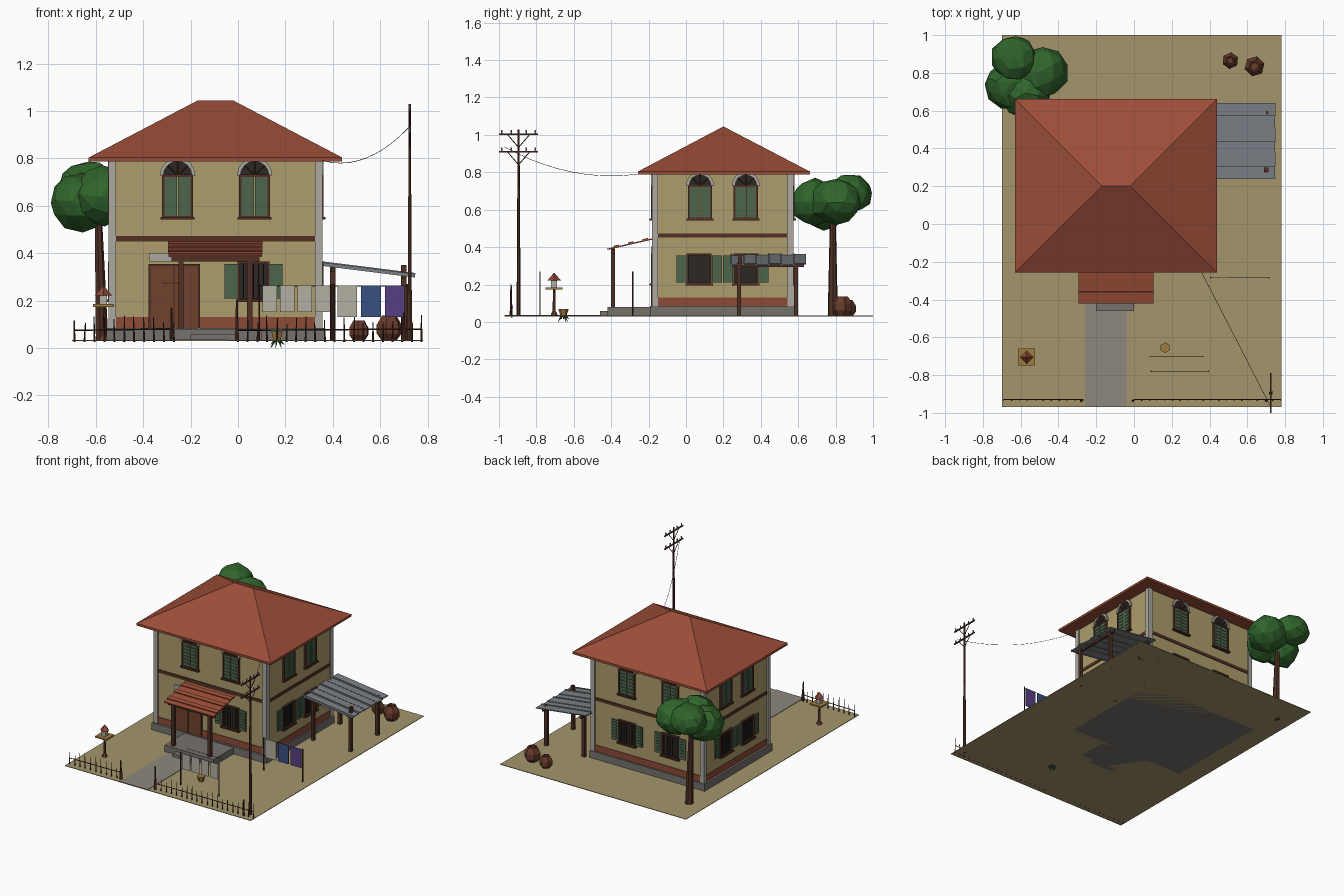
import bpy, bmesh, math, random
from mathutils import Matrix, Vector

if "Cube" in bpy.data.objects:
    bpy.data.objects.remove(bpy.data.objects["Cube"])

random.seed(4)
COL = dict(wall=(.42, .34, .15), ground=(.37, .30, .15), roof=(.33, .075, .04), skirt=(.27, .07, .04),
           trim=(.085, .03, .018), door=(.16, .055, .025), green=(.075, .13, .07), dark=(.025, .02, .018),
           stone=(.42, .40, .36), plinth=(.18, .17, .155), path=(.27, .25, .21), metal=(.2, .22, .24),
           leaf=(.03, .13, .025), wood=(.08, .03, .018), cloth=(.45, .43, .36), blue=(.04, .08, .22),
           purple=(.09, .05, .22), pot=(.14, .045, .025), tray=(.35, .2, .05))
MATS, PARTS = {}, {}
I = Matrix.Identity(4)


def part(name, col):
    return PARTS.setdefault(name, (bmesh.new(), col))[0]


def box(name, col, lo, hi, M=I):
    lo, hi = Vector(lo), Vector(hi)
    S = Matrix.Translation((lo + hi) / 2) @ Matrix.Diagonal((*(hi - lo), 1))
    bmesh.ops.create_cube(part(name, col), size=1, matrix=M @ S)


def rod(name, col, a, b, r, r2=None, n=6):
    a, b = Vector(a), Vector(b)
    d = b - a
    M = Matrix.Translation((a + b) / 2) @ d.to_track_quat('Z', 'Y').to_matrix().to_4x4()
    bmesh.ops.create_cone(part(name, col), cap_ends=True, segments=n, radius1=r,
                          radius2=r if r2 is None else r2, depth=d.length, matrix=M)


def lathe(name, col, loc, prof, n, turn=0):
    bm = part(name, col)
    rings = [[bm.verts.new((loc[0] + r * math.cos(turn + i * math.tau / n),
                            loc[1] + r * math.sin(turn + i * math.tau / n), loc[2] + z))
              for i in range(n)] for r, z in prof]
    for p, q in zip(rings, rings[1:]):
        for i in range(n):
            j = (i + 1) % n
            bm.faces.new((p[i], p[j], q[j], q[i]))
    bm.faces.new(rings[0][::-1])
    bm.faces.new(rings[-1])


def arch(name, col, u, z, r_in, r_out, depth, M, n=8):
    bm = part(name, col)
    for i in range(n):
        a, b = i * math.pi / n, (i + 1) * math.pi / n
        pts = [(r_out, a), (r_out, b), (r_in, b), (r_in, a)] if r_in else [(r_out, a), (r_out, b), (0, 0)]
        f, k = [[bm.verts.new(M @ Vector((u + r * math.cos(t), y, z + r * math.sin(t)))) for r, t in pts]
                for y in (-depth, .002)]
        bm.faces.new(f)
        bm.faces.new(k[::-1])
        for s in range(len(f)):
            e = (s + 1) % len(f)
            bm.faces.new((f[s], k[s], k[e], f[e]))


# ground and path
G = .034
box("ground", "ground", (-.70, -.97, .03), (.78, 1, G))
box("path", "path", (-.26, -.97, .031), (-.04, -.40, .037))

# house body, plinth, corner pillars and bands
X0, X1, Y0, Y1 = -.535, .347, -.172, .565
box("walls", "wall", (X0, Y0, .05), (X1, Y1, .80))
box("plinth", "plinth", (X0 - .02, Y0 - .02, .03), (X1 + .015, Y1 + .015, .085))
box("porch_slab", "plinth", (-.29, -.42, .03), (.10, -.17, .08))
box("porch_step", "plinth", (-.20, -.46, .03), (.0, -.42, .058))
box("skirting", "skirt", (X0 - .005, Y0 - .005, .085), (X1 + .005, Y1 + .005, .13))
box("floor_band", "trim", (X0 - .005, Y0 - .005, .45), (X1 + .005, Y1 + .005, .472))
for x in (X0 + .005, X1 - .007):
    for y in (Y0 + .005, Y1 - .005):
        box("corner_pillars", "stone", (x - .016, y - .016, .085), (x + .016, y + .016, .795))

# hipped roof
bm = part("main_roof", "roof")
pts = [(x, y, z) for x in (-.63, .44) for y in (-.257, .662) for z in (.788, .804)]
pts += [(-.17, .2, 1.045), (-.02, .2, 1.045)]
bmesh.ops.convex_hull(bm, input=[bm.verts.new(p) for p in pts])
bmesh.ops.dissolve_limit(bm, angle_limit=.01, verts=bm.verts[:], edges=bm.edges[:])


# windows, drawn in the frame of one wall: u along it, -y outwards
def shutter(u0, u1, z0, z1, M):
    box("shutters", "green", (u0, -.009, z0), (u1, 0, z1), M)
    for i in range(6):
        z = z0 + (z1 - z0) * (i + 1) / 7
        box("shutter_slats", "green", (u0 + .01, -.013, z - .004), (u1 - .01, -.005, z + .004), M)


def frame(u, w, z0, z1, M):
    for s in (-1, 1):
        c = u + s * w
        box("window_frames", "trim", (c - .005, -.014, z0), (c + .005, 0, z1), M)
    for z in (z0, z1):
        box("window_frames", "trim", (u - w - .005, -.014, z - .005), (u + w + .005, 0, z + .005), M)
    box("window_sills", "trim", (u - w - .012, -.022, z0 - .01), (u + w + .012, 0, z0), M)


def upper_window(u, M):
    shutter(u - .058, u - .002, .555, .725, M)
    shutter(u + .002, u + .058, .555, .725, M)
    frame(u, .06, .553, .727, M)
    arch("arch_panes", "dark", u, .728, 0, .062, .006, M)
    arch("arch_surrounds", "stone", u, .728, .06, .075, .014, M)
    for a in (45, 90, 135):
        t = math.radians(a)
        rod("arch_bars", "trim", M @ Vector((u, -.008, .728)),
            M @ Vector((u + .06 * math.cos(t), -.008, .728 + .06 * math.sin(t))), .003, n=4)


def lower_window(u, M):
    box("lower_panes", "dark", (u - .062, -.004, .205), (u + .062, 0, .36), M)
    frame(u, .062, .205, .36, M)
    for i in range(-2, 3):
        box("window_bars", "dark", (u + i * .021 - .002, -.012, .205), (u + i * .021 + .002, -.008, .36), M)
    for s in (-1, 1):
        c = u + s * .095
        shutter(c - .027, c + .027, .21, .355, M)


walls = [((0, Y0, 0), 0, (-.255, .07), (.065,)), ((X1, 0, 0), 90, (.075, .32), (.07, .32)),
         ((0, Y1, 0), 180, (.275, -.07), (.275, -.07)), ((X0, 0, 0), -90, (-.075, -.32), (-.07, -.32))]
for loc, deg, ups, lows in walls:
    M = Matrix.Translation(loc) @ Matrix.Rotation(math.radians(deg), 4, 'Z')
    for u in ups:
        upper_window(u, M)
    for u in lows:
        lower_window(u, M)

# double door with lintel
for a, b in ((-.368, -.272), (-.266, -.17)):
    box("door_leaves", "door", (a, Y0 - .01, .085), (b, Y0, .345))
for a, b, c, d in ((-.377, -.367, .085, .355), (-.171, -.161, .085, .355), (-.377, -.161, .345, .355),
                   (-.272, -.266, .085, .345), (-.32, -.235, .27, .277)):
    box("door_frame", "trim", (a, Y0 - .016, c), (b, Y0, d))
box("door_lintel", "stone", (-.375, Y0 - .014, .365), (-.16, Y0, .402))

# porch canopy: three overlapping sloped boards on two posts
M = Matrix.Translation((0, -.42, .385)) @ Matrix.Rotation(math.atan(.055 / .24), 4, 'X')
box("porch_roof", "roof", (-.293, 0, 0), (.102, .25, .007), M)
for i in range(3):
    box("porch_roof_battens", "roof", (-.295, .035 + i * .08, .006), (.104, .065 + i * .08, .014), M)
box("porch_beam", "wood", (-.28, -.40, .366), (.09, -.38, .386))
for x in (-.24, .05):
    box("porch_posts", "wood", (x - .011, -.402, .08), (x + .011, -.38, .392))

# side lean-to of metal strips
M = Matrix.Translation((.345, 0, .352)) @ Matrix.Rotation(math.atan(.05 / .4), 4, 'Y')
for i in range(6):
    y = .237 + i * .067
    h = .004 * (i % 2)
    box("lean_to_roof", "metal", (0, y, h), (.405, y + .069, h + .006), M)
    box("lean_to_roof", "metal", (0, y, h - .004), (.405, y + .008, h + .011), M)
for x, z in ((.40, .345), (.70, .318)):
    for y in (.283, .588):
        box("lean_to_posts", "wood", (x - .011, y - .011, .03), (x + .011, y + .011, z))
    box("lean_to_beams", "wood", (x - .007, .245, z - .025), (x + .007, .63, z - .01))
box("lean_to_post_top", "wood", (.689, .278, .30), (.711, .30, .35))

# tree
rod("tree_trunk", "wood", (-.575, .785, .03), (-.59, .785, .55), .028, .016, 7)
for x, y, z, r, h in ((-.635, .875, .69, .125, .10), (-.66, .735, .62, .13, .125),
                      (-.49, .80, .64, .14, .12), (-.57, .69, .64, .13, .125)):
    B = Matrix.Translation((x, y, z)) @ Matrix.Diagonal((r, r, h, 1)) @ Matrix.Rotation(x * 9, 4, 'Z')
    res = bmesh.ops.create_icosphere(part("tree_crown", "leaf"), subdivisions=2, radius=1, matrix=B)
    for v in res["verts"]:
        v.co += Vector([random.uniform(-.008, .008) for _ in range(3)])

# clay jars behind the house
for x, y, s in ((.51, .865, .85), (.638, .835, 1.05)):
    lathe("clay_jars", "pot", (x, y, .03),
          [(.03 * s, 0), (.052 * s, .03 * s), (.052 * s, .065 * s), (.03 * s, .102 * s),
           (.022 * s, .10 * s), (.02 * s, .06 * s)], 6, x * 7)

# utility pole with crossarms, braces and sagging wire
PX, PY = .725, -.895
rod("utility_pole", "wood", (PX, PY, .03), (PX, PY, 1.03), .011, .005)
for z in (1.003, .91):
    box("pole_crossarms", "wood", (PX - .004, -1, z - .004), (PX + .004, -.79, z + .004))
    for s in (-1, 1):
        rod("pole_braces", "wood", (PX, PY, z - .07), (PX, PY + s * .06, z), .0025, n=4)
        for k in (.04, .09):
            rod("insulators", "stone", (PX, PY + s * k, z), (PX, PY + s * k, z + .022), .004)
a, b = Vector((PX, -.97, .935)), Vector((.36, -.26, .79))
path = [a.lerp(b, i / 10) - Vector((0, 0, .24 * (i / 10) * (1 - i / 10))) for i in range(11)]
for p, q in zip(path, path[1:]):
    rod("wire", "dark", p, q, .0012, n=4)

# picket fence, two runs
for x0, x1 in ((-.69, -.27), (.0, .775)):
    n = round((x1 - x0) / .04)
    for i in range(n + 1):
        x = x0 + (x1 - x0) * i / n
        rod("fence_pickets", "wood", (x, -.932, .025),
            (x + random.uniform(-.004, .004), -.932, .10 + random.uniform(0, .04)), .0045, .002, 4)
    rod("fence_rails", "wood", (x0, -.929, .075), (x1, -.929, .08), .003, n=4)
for x, z in ((-.005, .20), (-.28, .17), (.70, .15)):
    rod("fence_posts", "wood", (x, -.935, .03), (x, -.935, z), .008, .004, 5)

# washing lines
for x0, x1, y in ((.09, .395, -.78), (.08, .37, -.70), (.405, .715, -.285)):
    rod("washing_lines", "dark", (x0, y, .262), (x1, y, .262), .0015, n=4)
    if y != -.70:
        for x in (x0, x1):
            rod("washing_poles", "wood", (x, y, .03), (x, y, .27), .004, n=5)
for i in range(4):
    x = .103 + i * .074
    box("white_washing", "cloth", (x, -.782, .152), (x + .062, -.778, .263))
for name, col, x in (("sheet", "cloth", .42), ("blue_cloth", "blue", .52), ("purple_cloth", "purple", .62)):
    box(name, col, (x, -.287, .13), (x + .083, -.283, .264))

# bird table
BX, BY = -.568, -.705
rod("bird_table_post", "pot", (BX, BY, .03), (BX, BY, .18), .009, .006)
rod("bird_table_foot", "pot", (BX, BY, .03), (BX, BY, .055), .022, .01)
box("bird_table_tray", "tray", (BX - .045, BY - .045, .174), (BX + .045, BY + .045, .185))
box("bird_table_box", "cloth", (BX - .016, BY - .016, .185), (BX + .016, BY + .016, .225))
rod("bird_table_roof", "skirt", (BX, BY, .222), (BX, BY, .262), .036, .002, 4)

# potted plant with drooping leaves
rod("plant_pot", "tray", (.165, -.655, .03), (.165, -.655, .07), .016, .028, 6)
for i in range(7):
    t = i * math.tau / 7
    c, s = math.cos(t), math.sin(t)
    rod("plant_leaves", "leaf", (.165 + .008 * c, -.655 + .008 * s, .035),
        (.165 + .03 * c, -.655 + .03 * s, 0 if i % 2 else .015), .006, .001, 4)

# turn the collected parts into objects
for name, (bm, col) in PARTS.items():
    bmesh.ops.recalc_face_normals(bm, faces=bm.faces[:])
    me = bpy.data.meshes.new(name)
    bm.to_mesh(me)
    bm.free()
    if col not in MATS:
        MATS[col] = bpy.data.materials.new(col)
        MATS[col].diffuse_color = (*COL[col], 1)
    me.materials.append(MATS[col])
    bpy.context.collection.objects.link(bpy.data.objects.new(name, me))

for m in bpy.data.materials:
    if m.users and not m.is_grease_pencil:
        m.use_nodes = True
        m.node_tree.nodes["Principled BSDF"].inputs["Base Color"].default_value = m.diffuse_color
